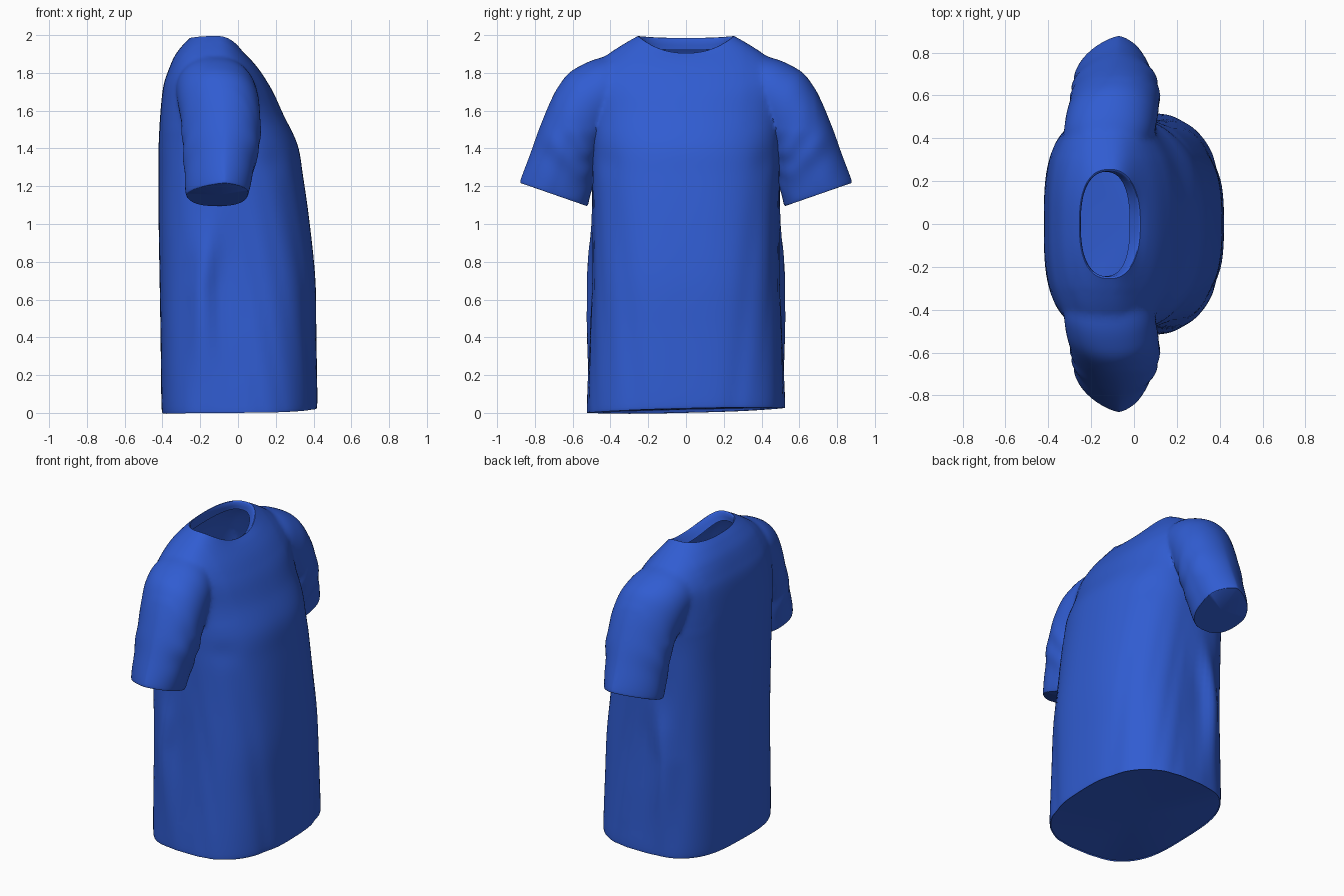
import bpy, bmesh, math
from math import cos, sin, pi, exp

if "Cube" in bpy.data.objects:
    bpy.data.objects.remove(bpy.data.objects["Cube"])

blue = bpy.data.materials.new("shirt blue")
blue.diffuse_color = (0.03, 0.108, 0.64, 1)
blue.use_nodes = True
blue.node_tree.nodes["Principled BSDF"].inputs["Base Color"].default_value = blue.diffuse_color


def spline(rows, sub):
    """Catmull-Rom interpolation through rows of numbers."""
    out = []
    last = len(rows) - 1
    for i in range(last):
        a, b, c, d = (rows[max(0, min(last, k))] for k in (i - 1, i, i + 1, i + 2))
        for j in range(sub):
            t = j / sub
            out.append([q + 0.5 * t * (r - p + t * (2 * p - 5 * q + 4 * r - s
                        + t * (3 * (q - r) + s - p))) for p, q, r, s in zip(a, b, c, d)])
    return out + [list(rows[-1])]


def loft(name, rings):
    """Closed tube through rings, with a fan at each end."""
    bm = bmesh.new()
    loops = [[bm.verts.new(p) for p in ring] for ring in rings]
    n = len(loops[0])
    for a, b in zip(loops, loops[1:]):
        for i in range(n):
            k = (i + 1) % n
            bm.faces.new((a[i], a[k], b[k], b[i]))
    for ring in (loops[0], loops[-1]):
        mid = [sum(v.co[k] for v in ring) / n for k in range(3)]
        hub = bm.verts.new(mid)
        for i in range(n):
            bm.faces.new((ring[i], ring[(i + 1) % n], hub))
    bmesh.ops.recalc_face_normals(bm, faces=bm.faces)
    mesh = bpy.data.meshes.new(name)
    bm.to_mesh(mesh)
    bm.free()
    mesh.materials.append(blue)
    obj = bpy.data.objects.new(name, mesh)
    bpy.context.collection.objects.link(obj)
    return obj, mid


def power(v, n):
    return math.copysign(abs(v) ** (2 / n), v)


def bump(v, mid, width):
    return exp(-((v - mid) / width) ** 2)


# Torso rings: z front, z side, z back, x back, x front, half width, front exponent
TORSO = [
    (0.03, 0.02, 0.005, -0.395, 0.41, 0.515, 2.6),
    (0.06, 0.05, 0.04, -0.405, 0.42, 0.52, 2.6),
    (0.40, 0.40, 0.40, -0.41, 0.415, 0.505, 2.6),
    (0.70, 0.70, 0.70, -0.415, 0.41, 0.492, 2.6),
    (1.00, 1.00, 1.00, -0.42, 0.38, 0.49, 2.5),
    (1.25, 1.25, 1.25, -0.42, 0.345, 0.495, 2.4),
    (1.42, 1.42, 1.42, -0.42, 0.315, 0.50, 2.3),
    (1.58, 1.60, 1.60, -0.41, 0.24, 0.515, 2.2),
    (1.69, 1.73, 1.73, -0.395, 0.19, 0.525, 2.2),
    (1.76, 1.80, 1.81, -0.37, 0.15, 0.51, 2.2),
    (1.82, 1.87, 1.89, -0.335, 0.11, 0.45, 2.2),
    (1.87, 1.935, 1.95, -0.29, 0.068, 0.36, 2.2),
    (1.905, 1.995, 1.985, -0.255, 0.03, 0.255, 2.3),
]
# Neckband folded inwards
NECK = [TORSO[-1], (1.90, 1.985, 1.975, -0.248, 0.02, 0.245, 2.3),
        (1.86, 1.94, 1.92, -0.252, -0.02, 0.243, 2.5)]

SEG = 112
torso_rings = []
for zf, zs, zb, xb, xf, hw, nf in spline(TORSO, 7) + spline(NECK, 2)[1:]:
    ring = []
    low = max(0, min(1, (1.35 - zs) / 0.5))      # folds fade out at the chest
    for i in range(SEG):
        t = 2 * pi * (i + 0.5) / SEG
        c, s = cos(t), sin(t)
        back = 3.2 + (2.5 - 3.2) * max(0, min(1, (zs - 1.55) / 0.3))
        n = nf if c > 0 else back
        x = (xf + xb) / 2 + (xf - xb) / 2 * power(c, n)
        y = hw * power(s, n)
        z = zs + ((zf if c > 0 else zb) - zs) * c * c
        if zs < 0.1:
            z += 0.012 * y / 0.5
        # side crease and drape folds hanging from the armpits
        side = abs(s) ** 4
        seam = -0.20 + 0.08 * max(0, min(1, (zs - 0.65) / 0.45))
        dent = 0.04 * bump(x, seam, 0.07) * bump(zs, 0.65, 0.5) * low
        wave = 0.005 * sin(26 * x + 5 * zs) * side * low
        front = 0.008 * bump(abs(y), 0.36 - 0.10 * (1 - zs), 0.05) * low * max(c, 0)
        y += math.copysign(wave - dent, s) * min(1, abs(s) * 3)
        x -= front
        # gather beside the armpit
        x -= 0.02 * bump(abs(y), 0.44, 0.07) * bump(zs, 1.33, 0.07) * max(0, c)
        ring.append((x, y, z))
    torso_rings.append(ring)
shirt, neck_hub = loft("shirt", torso_rings)

# Sleeve rings: outer y z, inner y z, centre x, half depth
SLEEVE = [
    (0.36, 1.895, 0.27, 1.66, -0.125, 0.16),
    (0.47, 1.878, 0.33, 1.58, -0.12, 0.205),
    (0.56, 1.84, 0.37, 1.52, -0.11, 0.215),
    (0.64, 1.785, 0.41, 1.46, -0.10, 0.215),
    (0.71, 1.665, 0.45, 1.39, -0.09, 0.21),
    (0.775, 1.51, 0.475, 1.31, -0.09, 0.202),
    (0.825, 1.37, 0.49, 1.22, -0.10, 0.185),
    (0.875, 1.235, 0.515, 1.115, -0.11, 0.168),
    (0.87, 1.215, 0.525, 1.095, -0.11, 0.16),
]
SLEEVE_SEG = 64
for sign in (-1, 1):
    rings = []
    rows = spline(SLEEVE, 6)
    for k, (oy, oz, iy, iz, xc, hx) in enumerate(rows):
        down = max(0, min(1, (k - 12) / 30))      # 0 at shoulder, 1 at cuff
        ring = []
        for i in range(SLEEVE_SEG):
            t = 2 * pi * (i + 0.5) / SLEEVE_SEG
            c, s = cos(t), sin(t)
            # pointed outer fold, flatter underside, wrinkles on the inner half
            n = 2.2 - 0.8 * down if c > 0 else 2.2 + 0.4 * down
            f = 0.5 * c + 0.005 * sin(k * 0.9 + 5 * t) * (1 - c) * bump(k, 30, 10)
            x = xc + hx * power(s, n) * (1 + 0.02 * sin(k * 0.8 + 3 * c) * bump(k, 30, 9))
            x += 0.04 * down * max(c, 0)
            y = (oy + iy) / 2 + (oy - iy) * f
            z = (oz + iz) / 2 + (oz - iz) * f
            ring.append((x, sign * y, z))
        rings.append(ring)
    sleeve, _ = loft("sleeve", rings)
    # Fuse the sleeve with the torso
    mod = shirt.modifiers.new("join", "BOOLEAN")
    mod.operation = "UNION"
    mod.solver = "EXACT"
    mod.object = sleeve
    bpy.context.view_layer.objects.active = shirt
    bpy.ops.object.modifier_apply(modifier=mod.name)
    bpy.data.objects.remove(sleeve)

# Open the neck by removing the fan over it, then relax the shoulder seams
bm = bmesh.new()
bm.from_mesh(shirt.data)
hub = min(bm.verts, key=lambda v: sum((a - b) ** 2 for a, b in zip(v.co, neck_hub)))
bmesh.ops.delete(bm, geom=[hub], context="VERTS")
shoulders = [v for v in bm.verts if 0.31 < abs(v.co.y) < 0.68 and v.co.z > 1.5]
for _ in range(10):
    bmesh.ops.smooth_vert(bm, verts=shoulders, factor=0.5,
                          use_axis_x=True, use_axis_y=True, use_axis_z=True)
bm.to_mesh(shirt.data)
bm.free()

shirt.select_set(True)
bpy.ops.object.shade_smooth_by_angle(angle=math.radians(40))
